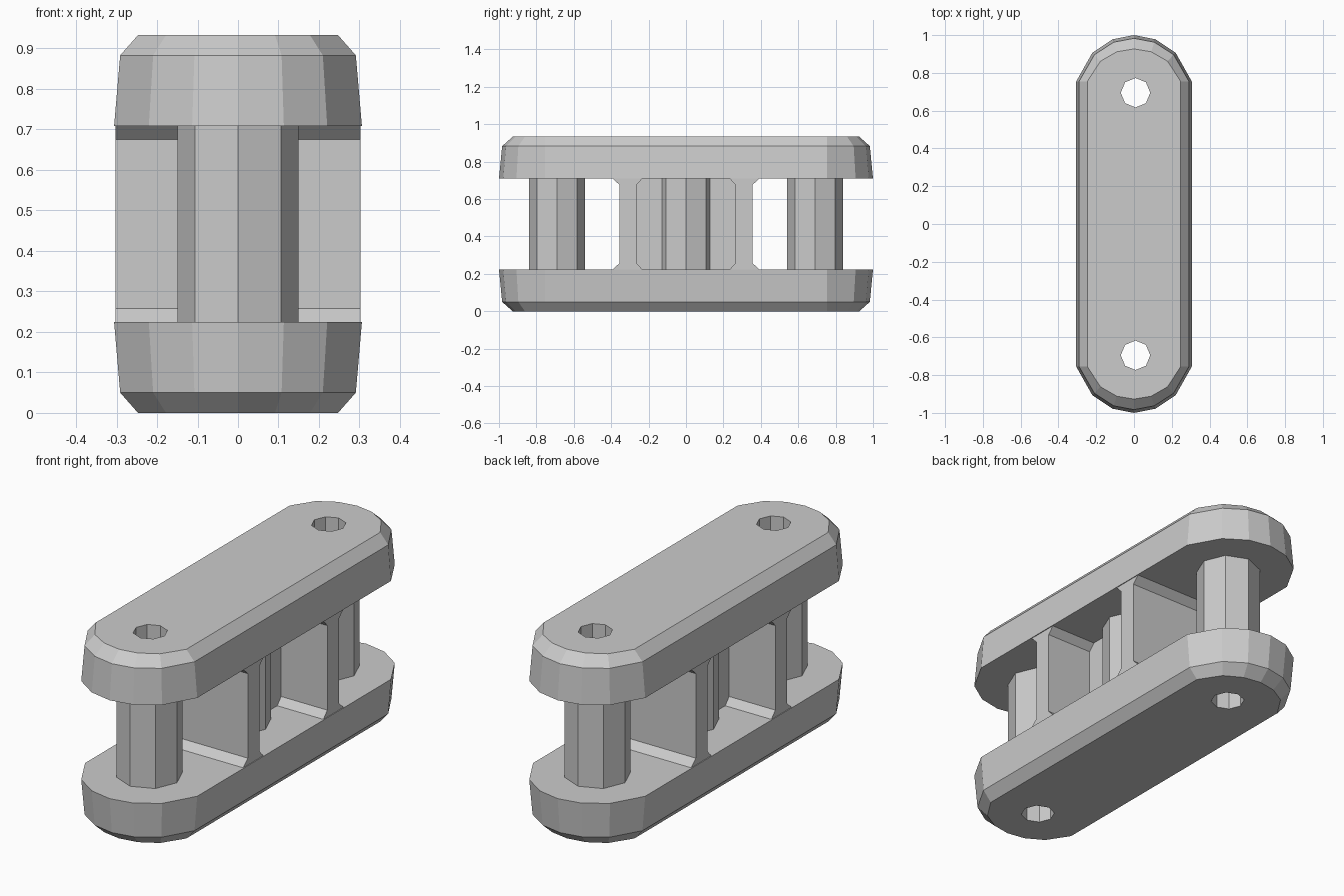
import bpy, bmesh
from math import cos, sin, pi

if "Cube" in bpy.data.objects:
    bpy.data.objects.remove(bpy.data.objects["Cube"])

H = 0.933          # total height
PIN_Y = 0.695      # pin posts sit at +-PIN_Y


def loft(name, rings):
    """Closed solid through a stack of equal-sized rings."""
    bm = bmesh.new()
    loops = [[bm.verts.new(p) for p in ring] for ring in rings]
    n = len(loops[0])
    for a, b in zip(loops, loops[1:]):
        for i in range(n):
            j = (i + 1) % n
            bm.faces.new((a[i], a[j], b[j], b[i]))
    bm.faces.new(loops[0])
    bm.faces.new(loops[-1])
    bmesh.ops.recalc_face_normals(bm, faces=bm.faces)
    mesh = bpy.data.meshes.new(name)
    bm.to_mesh(mesh)
    bm.free()
    obj = bpy.data.objects.new(name, mesh)
    bpy.context.collection.objects.link(obj)
    return obj


def stadium(w, l, z, yc=0.755):
    """Faceted rounded-end outline, half width w and half length l."""
    arc = [(1, 0), (0.72, 0.62), (0.37, 0.91), (0, 1),
           (-0.37, 0.91), (-0.72, 0.62), (-1, 0)]
    end = [(w * x, yc + (l - yc) * y, z) for x, y in arc]
    return end + [(-x, -y, z) for x, y, z in end]


def octagon(name, x, y, r, z0, z1):
    return loft(name, [[(x + r * cos(i * pi / 4), y + r * sin(i * pi / 4), z)
                        for i in range(8)] for z in (z0, z1)])


def combine(body, tool, operation):
    mod = body.modifiers.new(operation, 'BOOLEAN')
    mod.operation = operation
    mod.solver = 'EXACT'
    mod.object = tool
    bpy.context.view_layer.objects.active = body
    bpy.ops.object.modifier_apply(modifier=mod.name)
    bpy.data.objects.remove(tool)


# Side plates: tapered stadiums with a bevelled outer rim
levels = [(0.247, 0.927, 0.0), (0.291, 0.983, 0.05), (0.306, 1.0, 0.224)]
body = loft("link_body", [stadium(*p) for p in levels])
parts = [loft("upper_plate", [stadium(w, l, H - z) for w, l, z in levels])]

# Cross walls with splayed feet
wall = [(0.226, 0.215), (0.265, 0.258), (0.265, H - 0.258), (0.226, H - 0.215),
        (0.400, H - 0.215), (0.355, H - 0.258), (0.355, 0.258), (0.400, 0.215)]
for s in (-1, 1):
    parts.append(loft("cross_wall", [[(x, s * y, z) for y, z in wall]
                                     for x in (-0.302, 0.302)]))

# Middle web joining the walls
parts.append(loft("middle_web", [[(x, y, z) for x, y in
             ((-0.05, -0.3), (0.05, -0.3), (0.05, 0.3), (-0.05, 0.3))]
             for z in (0.15, H - 0.15)]))

# Octagonal posts at both ends and in the middle
for y in (-PIN_Y + 0.005, 0, PIN_Y - 0.005):
    parts.append(octagon("post", 0, y, 0.15, 0.15, H - 0.15))

for p in parts:
    combine(body, p, 'UNION')

# Pin holes right through
for s in (-1, 1):
    combine(body, octagon("pin_hole", 0.008, s * PIN_Y, 0.078, -0.1, H + 0.1),
            'DIFFERENCE')
